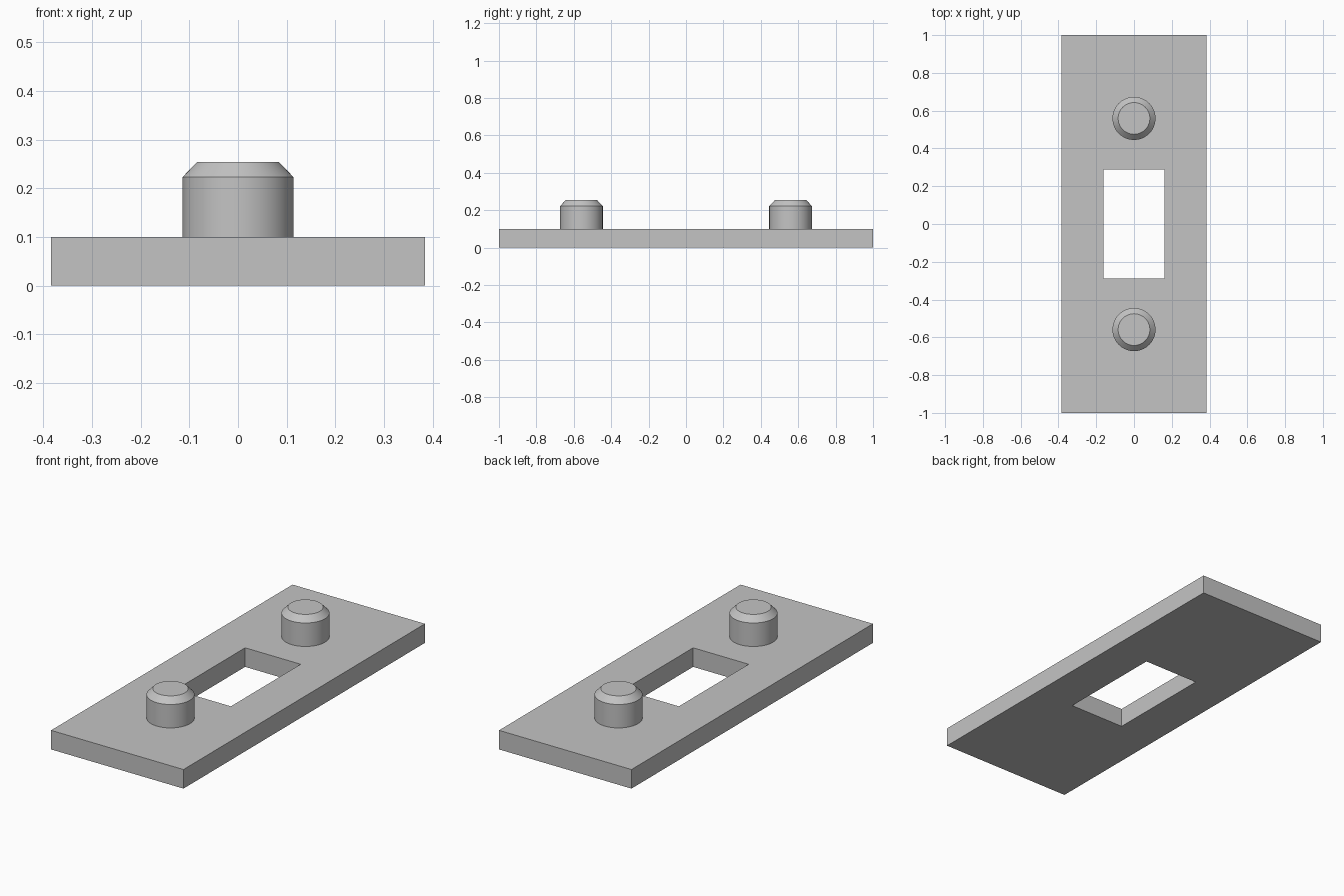
import bpy, bmesh, math

old = bpy.data.objects.get("Cube")
if old:
    bpy.data.objects.remove(old, do_unlink=True)

HALF_X, HALF_Y, THICK = 0.384, 1.0, 0.1
SLOT_X, SLOT_Y = 0.161, 0.289
PIN_Y, PIN_R, PIN_TOP_R = 0.559, 0.114, 0.084
SHOULDER_Z, PIN_Z = 0.223, 0.254

grey = bpy.data.materials.new("mid grey")
colour = (0.55, 0.55, 0.55, 1)
grey.use_nodes = True
grey.diffuse_color = colour
grey.node_tree.nodes["Principled BSDF"].inputs["Base Color"].default_value = colour


def add_object(name, bm):
    bmesh.ops.recalc_face_normals(bm, faces=bm.faces)
    mesh = bpy.data.meshes.new(name)
    bm.to_mesh(mesh)
    bm.free()
    mesh.materials.append(grey)
    obj = bpy.data.objects.new(name, mesh)
    bpy.context.collection.objects.link(obj)
    return obj


def rectangle(bm, x, y, z):
    return [bm.verts.new((sx * x, sy * y, z))
            for sx, sy in ((-1, -1), (1, -1), (1, 1), (-1, 1))]


def bridge(bm, a, b):
    n = len(a)
    for i in range(n):
        j = (i + 1) % n
        bm.faces.new((a[i], a[j], b[j], b[i]))


# Plate with a rectangular slot: four rings joined in a closed loop
bm = bmesh.new()
rings = [rectangle(bm, HALF_X, HALF_Y, 0), rectangle(bm, HALF_X, HALF_Y, THICK),
         rectangle(bm, SLOT_X, SLOT_Y, THICK), rectangle(bm, SLOT_X, SLOT_Y, 0)]
for i, ring in enumerate(rings):
    bridge(bm, ring, rings[(i + 1) % len(rings)])
add_object("plate", bm)


# Round pin with a chamfered top, standing on the plate
def pin(name, y, sides=64):
    bm = bmesh.new()
    rings = []
    for r, z in ((PIN_R, THICK), (PIN_R, SHOULDER_Z), (PIN_TOP_R, PIN_Z)):
        angles = [2 * math.pi * i / sides for i in range(sides)]
        rings.append([bm.verts.new((r * math.cos(a), r * math.sin(a), z)) for a in angles])
    for lower, upper in zip(rings, rings[1:]):
        bridge(bm, lower, upper)
    bm.faces.new(rings[-1])
    obj = add_object(name, bm)
    obj.location.y = y
    bpy.ops.object.select_all(action='DESELECT')
    obj.select_set(True)
    bpy.context.view_layer.objects.active = obj
    bpy.ops.object.shade_smooth_by_angle(angle=math.radians(30))


pin("front_pin", -PIN_Y)
pin("back_pin", PIN_Y)
